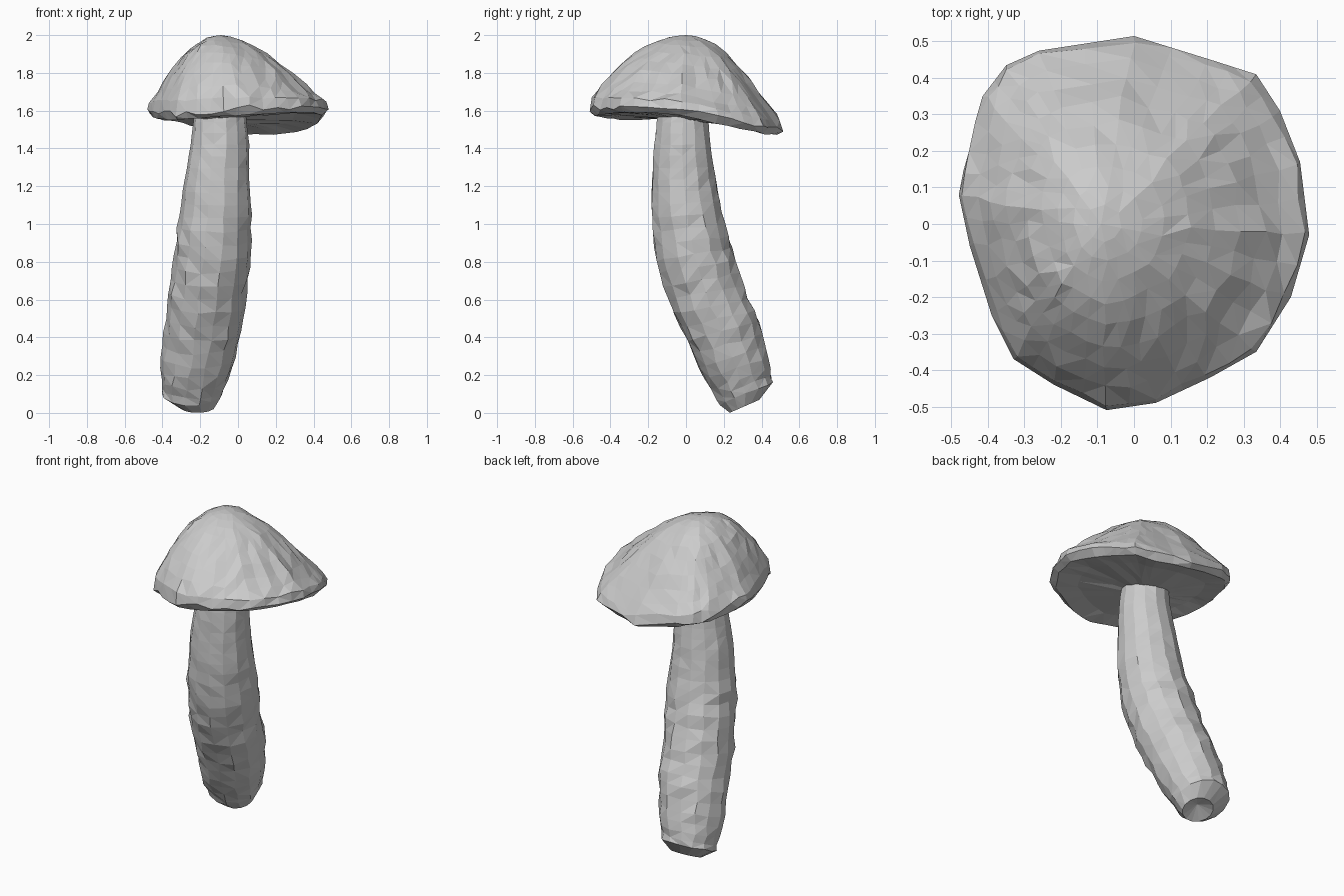
import bpy, bmesh, math, random
from mathutils import Vector

if "Cube" in bpy.data.objects:
    bpy.data.objects.remove(bpy.data.objects["Cube"])

random.seed(11)


def jitter(p, a):
    return p + Vector([random.uniform(-a, a) for _ in range(3)])


def loft(name, rings, start=None, end=None, merge=0.0):
    """Skin equal-length rings; close the ends with fans to a point."""
    bm = bmesh.new()
    rows = [[bm.verts.new(p) for p in r] for r in rings]
    n = len(rows[0])
    for a, b in zip(rows, rows[1:]):
        for i in range(n):
            j = (i + 1) % n
            bm.faces.new((a[i], a[j], b[j], b[i]))
    for tip, row in ((start, rows[0]), (end, rows[-1])):
        if tip is not None:
            v = bm.verts.new(tip)
            for i in range(n):
                bm.faces.new((v, row[i], row[(i + 1) % n]))
    bmesh.ops.triangulate(bm, faces=bm.faces[:])
    if merge:
        bmesh.ops.remove_doubles(bm, verts=bm.verts[:], dist=merge)
    bmesh.ops.recalc_face_normals(bm, faces=bm.faces[:])
    me = bpy.data.meshes.new(name)
    bm.to_mesh(me)
    bm.free()
    ob = bpy.data.objects.new(name, me)
    bpy.context.collection.objects.link(ob)
    return ob


# Stem: tilted rings, each (front y, front z, back y, back z, left x, right x)
STEM = [
    (0.23, 0.00, 0.39, 0.07, -0.31, -0.12),
    (0.18, 0.04, 0.46, 0.165, -0.405, -0.08),
    (0.095, 0.18, 0.435, 0.29, -0.41, -0.035),
    (0.00, 0.38, 0.385, 0.48, -0.39, 0.015),
    (-0.095, 0.60, 0.31, 0.67, -0.37, 0.045),
    (-0.155, 0.81, 0.245, 0.87, -0.34, 0.07),
    (-0.183, 1.03, 0.195, 1.06, -0.31, 0.072),
    (-0.183, 1.23, 0.16, 1.24, -0.285, 0.062),
    (-0.17, 1.42, 0.135, 1.42, -0.25, 0.058),
    (-0.152, 1.58, 0.118, 1.57, -0.235, 0.04),
]


def stem_ring(s, amount, n=14):
    y0, z0, y1, z1, x0, x1 = s
    pts = []
    for i in range(n):
        a = 2 * math.pi * i / n
        c, k = math.cos(a), math.sin(a)
        p = Vector(((x0 + x1) / 2 + (x1 - x0) / 2 * c,
                    (y0 + y1) / 2 + (y1 - y0) / 2 * k,
                    (z0 + z1) / 2 + (z1 - z0) / 2 * k))
        pts.append(jitter(p, amount))
    return pts


def spline(p0, p1, p2, p3, t):
    return 0.5 * (2 * p1 + (p2 - p0) * t + (2 * p0 - 5 * p1 + 4 * p2 - p3) * t * t
                  + (3 * p1 - p0 - 3 * p2 + p3) * t ** 3)


stem_rings = [stem_ring(STEM[0], 0), stem_ring(STEM[1], 0.005)]
for i in range(1, len(STEM) - 1):
    quad = STEM[max(1, i - 1)], STEM[i], STEM[i + 1], STEM[min(len(STEM) - 1, i + 2)]
    for t in (1 / 3, 2 / 3, 1):
        s = [spline(*v, t) for v in zip(*quad)]
        stem_rings.append(stem_ring(s, 0.008 if s[1] < 1.0 else 0.003))
loft("stem", stem_rings, start=Vector((-0.21, 0.31, 0.07)))

# Cap: uneven rim outline, counter-clockwise
RIM = [Vector(p) for p in (
    (0.48, -0.03, 1.61), (0.455, 0.17, 1.56), (0.40, 0.31, 1.53),
    (0.335, 0.41, 1.51), (0.21, 0.45, 1.50), (0.0, 0.515, 1.50),
    (-0.26, 0.475, 1.55), (-0.35, 0.435, 1.57), (-0.415, 0.35, 1.58),
    (-0.455, 0.21, 1.59), (-0.48, 0.08, 1.60), (-0.45, -0.06, 1.59),
    (-0.39, -0.25, 1.58), (-0.33, -0.37, 1.58), (-0.22, -0.44, 1.59),
    (-0.075, -0.51, 1.60), (0.06, -0.49, 1.61), (0.21, -0.42, 1.62),
    (0.335, -0.35, 1.62), (0.43, -0.2, 1.62))]
APEX = Vector((-0.09, 0.0, 2.0))
UNDER = Vector((-0.1, -0.02, 1.55))
FULL = Vector((-0.45, -0.89))  # direction of the fuller side of the dome

# Rim with an extra vertex in each gap
rim = []
for a, b in zip(RIM, RIM[1:] + RIM[:1]):
    rim += [a, (a + b) / 2]

# Dome heights: (distance from top, height on slim side, height on full side)
DOME = [(0.97, 0.11, 0.17), (0.88, 0.22, 0.345), (0.78, 0.36, 0.50),
        (0.67, 0.515, 0.64), (0.55, 0.665, 0.775), (0.43, 0.795, 0.865),
        (0.31, 0.895, 0.925), (0.2, 0.955, 0.97), (0.1, 0.99, 0.993)]

cap_rings = []
# underside, from the middle out to the lip
for t, drop in ((0.35, 0.0), (0.7, -0.005), (0.94, -0.027)):
    ring = []
    for p in rim:
        q = UNDER.lerp(p, t)
        q.z += drop
        ring.append(jitter(q, 0.004))
    cap_rings.append(ring)
cap_rings.append([p + Vector((0, 0, random.uniform(-0.015, 0.02))) for p in rim])
for t, slim, full in DOME:
    ring = []
    for p in rim:
        d = (p - APEX).to_2d().normalized()
        h = slim + (full - slim) * max(0, d.dot(FULL))
        h -= 0.05 * max(0, d.x) * math.sin(math.pi * t)
        q = APEX.lerp(p, t)
        q.z = p.z + h * (APEX.z - p.z)
        ring.append(jitter(q, 0.009 * min(1, t * 1.2)))
    cap_rings.append(ring)
loft("cap", cap_rings, start=UNDER, end=APEX, merge=0.028)
